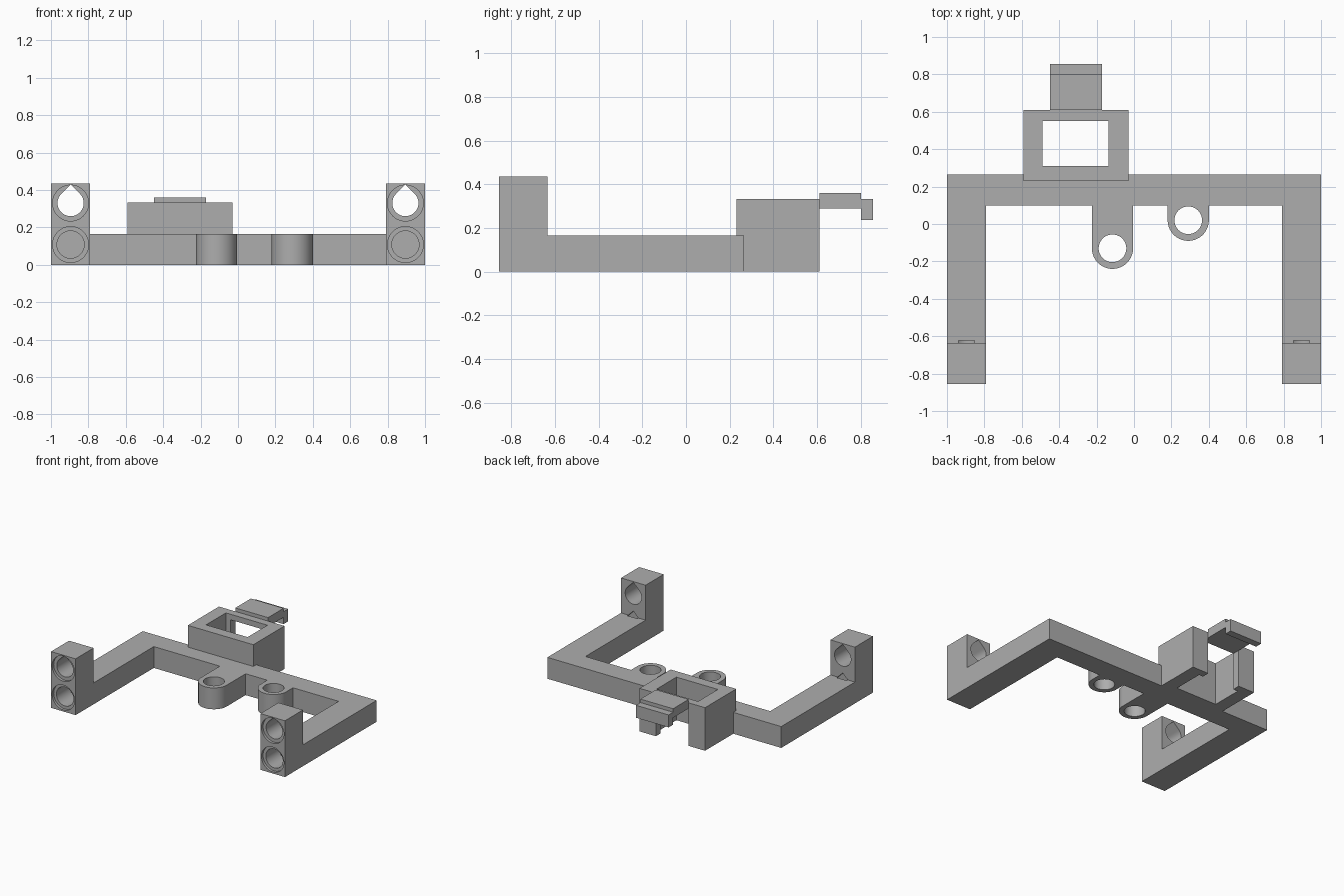
import bpy, bmesh
from math import sin, cos, radians, sqrt
from mathutils import Vector

cube = bpy.data.objects.get("Cube")
if cube:
    bpy.data.objects.remove(cube, do_unlink=True)

grey = bpy.data.materials.new("plain grey")
grey.use_nodes = True
colour = (0.42, 0.42, 0.42, 1)
grey.diffuse_color = colour
grey.node_tree.nodes["Principled BSDF"].inputs["Base Color"].default_value = colour


def prism(name, points, axis, low, high):
    """Extrude a flat outline along the x, y or z axis."""
    place = {"x": lambda a, b, d: (d, a, b),
             "y": lambda a, b, d: (a, d, b),
             "z": lambda a, b, d: (a, b, d)}[axis]
    bm = bmesh.new()
    face = bm.faces.new([bm.verts.new(place(a, b, low)) for a, b in points])
    grown = bmesh.ops.extrude_face_region(bm, geom=[face], use_keep_orig=True)
    verts = [v for v in grown["geom"] if isinstance(v, bmesh.types.BMVert)]
    bmesh.ops.translate(bm, verts=verts, vec=Vector(place(0, 0, high - low)))
    bmesh.ops.recalc_face_normals(bm, faces=bm.faces)
    mesh = bpy.data.meshes.new(name)
    bm.to_mesh(mesh)
    bm.free()
    mesh.materials.append(grey)
    obj = bpy.data.objects.new(name, mesh)
    bpy.context.collection.objects.link(obj)
    return obj


def arc(cx, cy, r, start, end, steps=40):
    angles = [radians(start + (end - start) * i / steps) for i in range(steps + 1)]
    return [(cx + r * cos(a), cy + r * sin(a)) for a in angles]


def circle(cx, cy, r):
    return arc(cx, cy, r, 0, 360, 48)[:-1]


def teardrop(cx, cy, r):
    return arc(cx, cy, r, 135, 405) + [(cx, cy + r * sqrt(2))]


def rect(x0, x1, y0, y1):
    return [(x0, y0), (x1, y0), (x1, y1), (x0, y1)]


def cut(obj, *shape):
    """Subtract a prism from an object for good."""
    tool = prism("cutter", *shape)
    tool.hide_render = True
    mod = obj.modifiers.new("cut", "BOOLEAN")
    mod.operation, mod.solver, mod.object = "DIFFERENCE", "EXACT", tool
    bpy.context.view_layer.update()
    result = bpy.data.meshes.new_from_object(
        obj.evaluated_get(bpy.context.evaluated_depsgraph_get()))
    obj.modifiers.clear()
    obj.data = result
    bpy.data.objects.remove(tool, do_unlink=True)


def smooth(obj):
    bpy.ops.object.select_all(action="DESELECT")
    obj.select_set(True)
    bpy.context.view_layer.objects.active = obj
    bpy.ops.object.shade_smooth_by_angle(angle=radians(30))


THICK = 0.165
FRONT, POST_BACK, BACK = -0.855, -0.635, 0.265
INNER, BEAM_FRONT = 0.79, 0.10

# Side arms with upright posts, drilled from the front
side_profile = [(FRONT, 0), (BACK, 0), (BACK, THICK), (POST_BACK, THICK),
                (POST_BACK, 0.435), (FRONT, 0.435)]
for name, side in (("left_arm", 1), ("right_arm", -1)):
    lo, hi = sorted((side * INNER, side))
    arm = prism(name, side_profile, "x", lo, hi)
    cx = side * 0.895
    upper, lower = 0.33, 0.108
    for z in (upper, lower):
        cut(arm, circle(cx, z, 0.096), "y", FRONT - 0.1, FRONT + 0.02)
    cut(arm, teardrop(cx, upper, 0.07), "y", FRONT - 0.1, POST_BACK + 0.1)
    cut(arm, circle(cx, lower, 0.073), "y", FRONT - 0.1, POST_BACK - 0.04)
    cut(arm, teardrop(cx, lower, 0.07), "y", POST_BACK - 0.025, POST_BACK + 0.013)
    smooth(arm)

# Cross beam with two round lugs
lugs = [(-0.115, -0.13), (0.29, 0.02)]
outline = [(INNER, BACK), (-INNER, BACK), (-INNER, BEAM_FRONT)]
for x, y in lugs:
    outline += [(x - 0.11, BEAM_FRONT)] + arc(x, y, 0.11, 180, 360) + [(x + 0.11, BEAM_FRONT)]
outline.append((INNER, BEAM_FRONT))
beam = prism("cross_beam", outline, "z", 0, THICK)
for x, y in lugs:
    cut(beam, circle(x, y, 0.074), "z", -0.1, THICK + 0.1)
smooth(beam)

# Open housing with a slot through its rear wall
housing = prism("housing", rect(-0.59, -0.03, 0.23, 0.61), "z", 0, 0.333)
cut(housing, rect(-0.49, -0.135, 0.31, 0.552), "z", -0.1, 0.5)
cut(housing, rect(-0.45, -0.17, -0.1, 0.29), "y", 0.5, 0.7)

# Rear latch: tongue with a drooping lip
latch_profile = [(0.61, 0.29), (0.80, 0.29), (0.80, 0.237), (0.855, 0.237),
                 (0.855, 0.333), (0.80, 0.333), (0.80, 0.36), (0.61, 0.36)]
prism("latch", latch_profile, "x", -0.45, -0.17)
